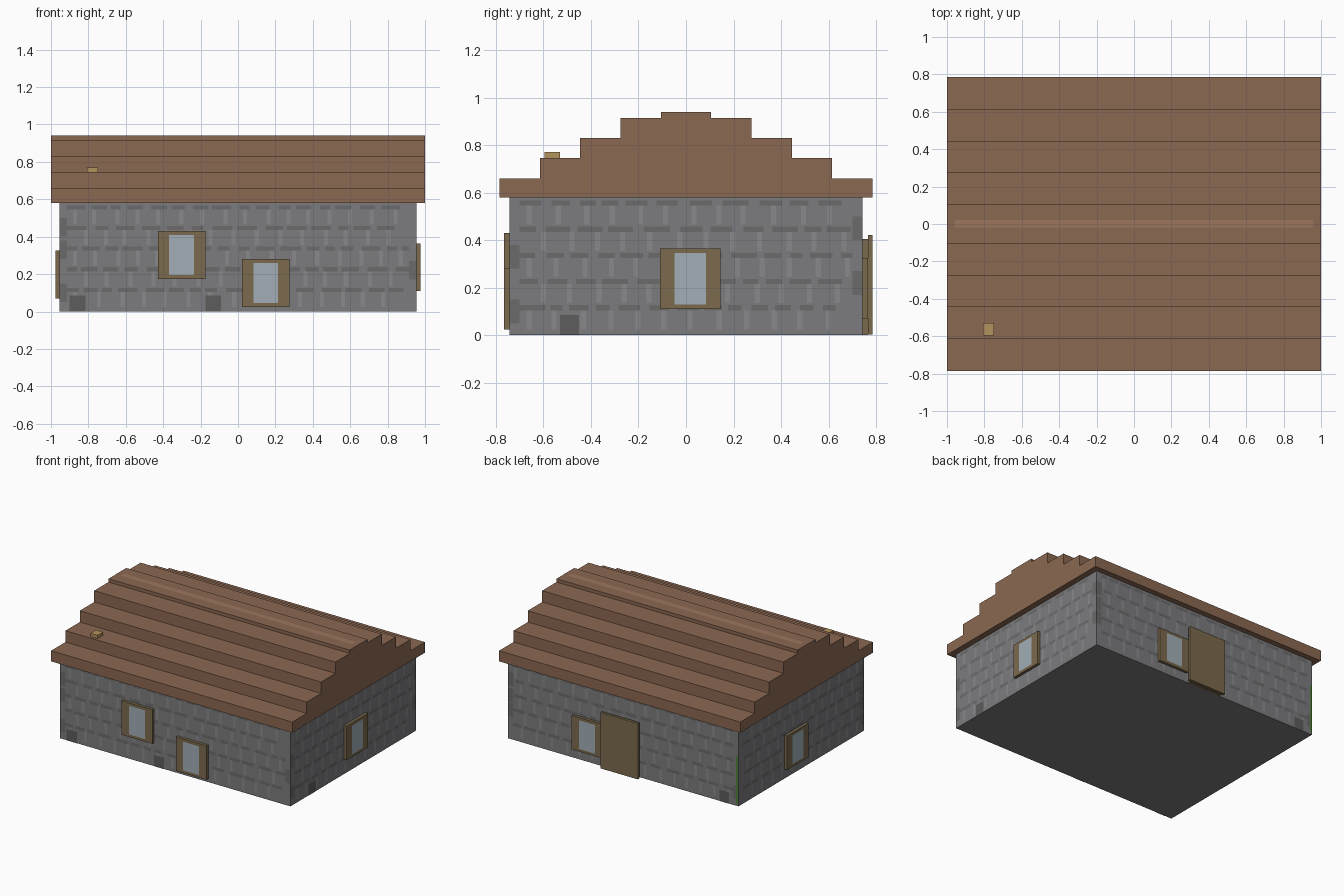
import bpy, bmesh, random

if "Cube" in bpy.data.objects:
    bpy.data.objects.remove(bpy.data.objects["Cube"])

random.seed(4)
WX, WY, WZ = 0.955, 0.743, 0.58   # wall half sizes and height


def material(name, rgb):
    m = bpy.data.materials.new(name)
    m.diffuse_color = (*rgb, 1)
    m.use_nodes = True
    m.node_tree.nodes["Principled BSDF"].inputs["Base Color"].default_value = m.diffuse_color
    return m


STONE = material("stone", (0.20, 0.20, 0.21))
DARK = material("dark_stone", (0.145, 0.145, 0.15))
LIGHT = material("light_stone", (0.25, 0.25, 0.26))
VENT = material("vent_stone", (0.11, 0.11, 0.11))
TILE = material("roof_tile", (0.26, 0.14, 0.085))
RIDGE = material("ridge_tile", (0.33, 0.18, 0.11))
WOOD = material("wood", (0.20, 0.145, 0.075))
GLASS = material("glass", (0.36, 0.43, 0.47))
TAN = material("tan", (0.45, 0.29, 0.11))
GREEN = material("moss", (0.08, 0.22, 0.04))


def mesh_object(name, verts, faces, mat):
    me = bpy.data.meshes.new(name)
    me.from_pydata(verts, [], faces)
    me.materials.append(mat)
    ob = bpy.data.objects.new(name, me)
    bpy.context.collection.objects.link(ob)
    return ob


def box(name, a, b, mat):
    lo = [min(p, q) for p, q in zip(a, b)]
    hi = [max(p, q) for p, q in zip(a, b)]
    bm = bmesh.new()
    bmesh.ops.create_cube(bm, size=1)
    for v in bm.verts:
        v.co = [hi[i] if v.co[i] > 0 else lo[i] for i in range(3)]
    ob = mesh_object(name, [], [], mat)
    bm.to_mesh(ob.data)
    bm.free()
    return ob


def on_wall(side, u, z, d):
    """Point at u along a wall, height z, d outside its surface."""
    return {"front": (u, -WY - d, z), "back": (u, WY + d, z),
            "right": (WX + d, u, z), "left": (-WX - d, u, z)}[side]


def wall_box(name, side, u0, u1, z0, z1, d0, d1, mat):
    return box(name, on_wall(side, u0, z0, d0), on_wall(side, u1, z1, d1), mat)


def wall_patches(name, rects, d, mat):
    verts, faces = [], []
    for side, u0, u1, z0, z1 in rects:
        n = len(verts)
        verts += [on_wall(side, u, z, d) for u, z in ((u0, z0), (u1, z0), (u1, z1), (u0, z1))]
        f = (n, n + 1, n + 2, n + 3)
        faces.append(f if side in ("front", "right") else f[::-1])
    return mesh_object(name, verts, faces, mat)


# Stone body
box("walls", (-WX, -WY, 0), (WX, WY, WZ), STONE)

# Stone courses: dark bands, light upright joints and corner stones
bands, joints, corners = [], [], []
for side, half in (("front", WX), ("back", WX), ("left", WY), ("right", WY)):
    end = half - 0.042
    for row in range(5):
        z = 0.105 + row * 0.11
        u = -end
        while u < end - 0.03:
            w = min(random.uniform(0.05, 0.11), end - u)
            bands.append((side, u, u + w, z, z + 0.022))
            u += w + random.uniform(0.02, 0.05)
        u = -end + 0.03 + 0.06 * (row % 2)
        while u < end - 0.03:
            joints.append((side, u, u + 0.022, z - 0.08, z))
            u += random.uniform(0.10, 0.13)
    for z0 in (0.05, 0.17, 0.28, 0.40):
        s = random.choice((-1, 1))
        corners.append((side, *sorted((s * end, s * half)), z0, z0 + 0.1))
wall_patches("dark_courses", bands + corners, 0.001, DARK)
wall_patches("light_joints", joints, 0.001, LIGHT)

# Dark foundation vents
wall_patches("vents", [("front", -0.90, -0.815, 0, 0.085), ("front", -0.175, -0.09, 0, 0.085),
                       ("right", -0.53, -0.45, 0, 0.085), ("back", -0.88, -0.80, 0, 0.085)],
             0.002, VENT)

# Windows: side, centre along wall, sill height
for i, (side, u, z) in enumerate((("front", -0.302, 0.175), ("front", 0.148, 0.025),
                                  ("right", 0.018, 0.11), ("left", 0.07, 0.07),
                                  ("back", 0.285, 0.07))):
    wall_box(f"window_frame_{i}", side, u - 0.127, u + 0.127, z, z + 0.255, -0.005, 0.022, WOOD)
    wall_patches(f"window_glass_{i}", [(side, u - 0.066, u + 0.066, z + 0.02, z + 0.235)], 0.0235, GLASS)

# Back door: frame and panel
wall_box("door_frame", "back", -0.13, 0.14, 0, 0.405, -0.005, 0.022, WOOD)
wall_box("door_panel", "back", -0.15, 0.16, 0.003, 0.422, 0.022, 0.042, WOOD)

# Stepped roof: one profile run along x
steps = [(0.785, 0.58), (0.785, 0.66), (0.615, 0.66), (0.615, 0.745), (0.445, 0.745),
         (0.445, 0.83), (0.275, 0.83), (0.275, 0.915), (0.105, 0.915), (0.105, 0.94)]
profile = steps + [(-y, z) for y, z in reversed(steps)]
bm = bmesh.new()
face = bm.faces.new([bm.verts.new((-1, y, z)) for y, z in profile])
ext = bmesh.ops.extrude_face_region(bm, geom=[face])
for v in ext["geom"]:
    if isinstance(v, bmesh.types.BMVert):
        v.co.x = 1
bmesh.ops.recalc_face_normals(bm, faces=bm.faces)
roof = mesh_object("roof", [], [], TILE)
bm.to_mesh(roof.data)
bm.free()

# Ridge strip, small block on the roof, moss at the back left corner
mesh_object("ridge_strip", [(-0.96, -0.02, 0.941), (0.96, -0.02, 0.941),
                            (0.96, 0.022, 0.941), (-0.96, 0.022, 0.941)], [(0, 1, 2, 3)], RIDGE)
box("roof_block", (-0.807, -0.595, 0.74), (-0.748, -0.53, 0.77), TAN)
wall_patches("corner_moss", [("back", -WX, -WX + 0.02, 0.02, 0.38)], 0.003, GREEN)
